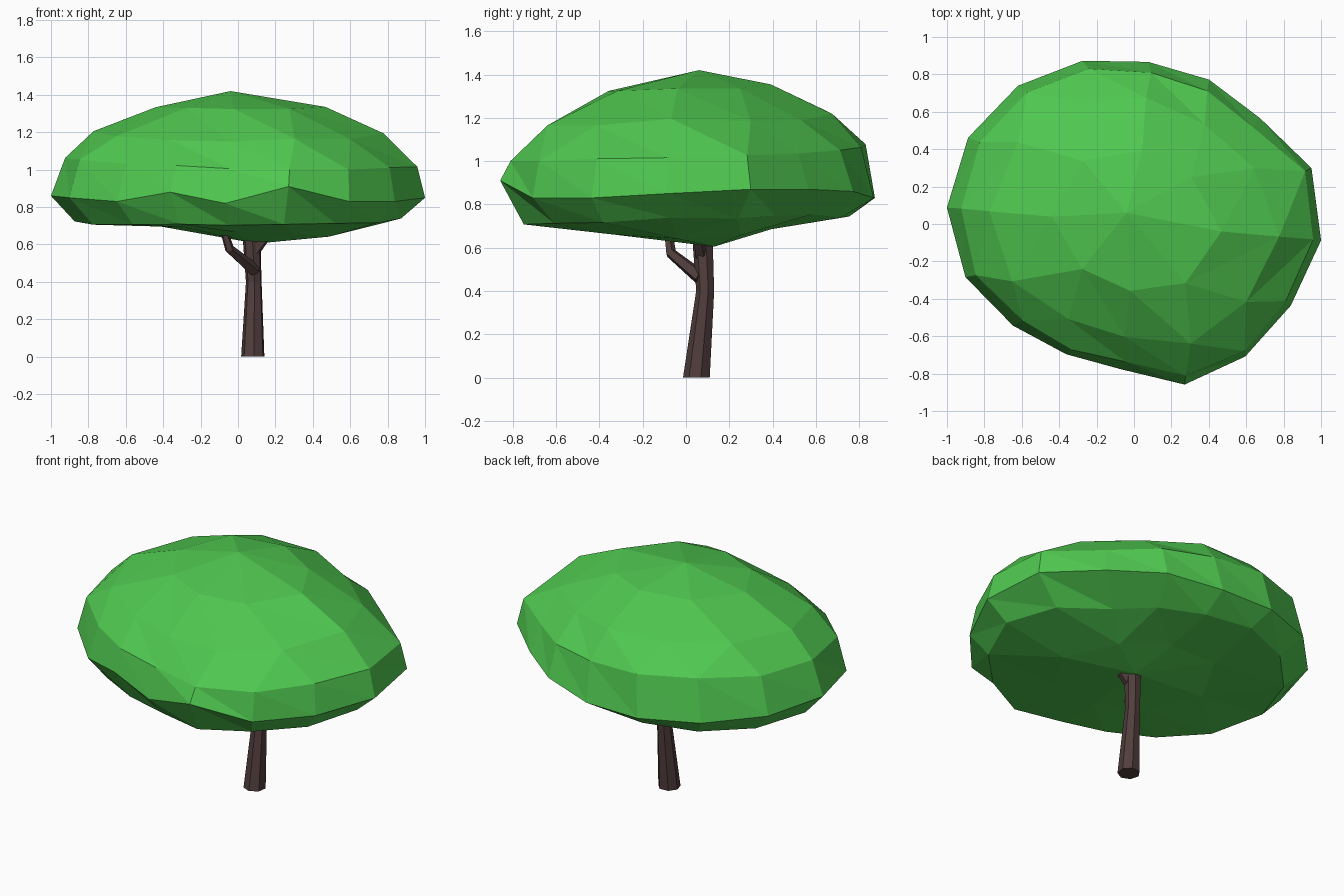
import bpy, bmesh, random
from math import sin, cos, tau, radians
from mathutils import Vector

if "Cube" in bpy.data.objects:
    bpy.data.objects.remove(bpy.data.objects["Cube"])

random.seed(4)


def material(name, color):
    m = bpy.data.materials.new(name)
    m.diffuse_color = (*color, 1)
    m.use_nodes = True
    m.node_tree.nodes["Principled BSDF"].inputs["Base Color"].default_value = m.diffuse_color
    return m


def finish(bm, name, mat):
    bmesh.ops.recalc_face_normals(bm, faces=bm.faces)
    me = bpy.data.meshes.new(name)
    bm.to_mesh(me)
    bm.free()
    me.materials.append(mat)
    ob = bpy.data.objects.new(name, me)
    bpy.context.collection.objects.link(ob)
    return ob


def stitch(bm, a, b):
    """Join two closed rings of any vertex counts with triangles."""
    i = j = 0
    while i < len(a) or j < len(b):
        va, vb = a[i % len(a)], b[j % len(b)]
        if j >= len(b) or (i < len(a) and (i + 1) / len(a) <= (j + 1) / len(b)):
            i += 1
            bm.faces.new((va, a[i % len(a)], vb))
        else:
            j += 1
            bm.faces.new((va, b[j % len(b)], vb))


def fan(bm, ring, tip):
    v = bm.verts.new(tip)
    for i in range(len(ring)):
        bm.faces.new((ring[i], ring[(i + 1) % len(ring)], v))


green = material("leaf_green", (0.08, 0.58, 0.08))
brown = material("bark_brown", (0.08, 0.048, 0.045))

# Canopy: plan outline radii and rim heights every 22.5 degrees, from START
START = radians(-5)
OUTLINE = [1.004, .995, .88, .87, .87, .915, .965, 1.0,
           1.004, .945, .845, .785, .78, .90, .925, .945]
RIM_Z = [.85, .87, .87, .86, .83, .83, .84, .85,
         .86, .85, .83, .88, .82, .91, .83, .83]


def radius(ang):
    t = ((ang - START) % tau) / tau * 16
    k = int(t)
    return OUTLINE[k % 16] * (1 - t + k) + OUTLINE[(k + 1) % 16] * (t - k)


# scale, x shift, z, tilt along x, tilt along y, sides, jitter, dent, dent drop
RINGS = [
    (0.48, .02, 0.680, -.03, .01, 8, .015, .03, 0),
    (0.87, .01, 0.725, .01, .02, 16, .015, .14, 0),
    (1.00, .00, None, 0, 0, 16, .0, 0, 0),
    (0.955, .02, 1.045, -.02, .035, 16, .012, .04, .6),
    (0.785, .005, 1.195, .00, .04, 12, .015, .05, .8),
    (0.45, .01, 1.338, .00, .02, 8, .012, .02, .7),
]

bm = bmesh.new()
rings = []
for s, dx, z, tx, ty, n, jit, dent, drop in RINGS:
    ring = []
    for i in range(n):
        a = START + tau * i / n
        j = random.uniform(-jit, jit)
        hollow = dent * max(0, cos(a - radians(48))) ** 4
        r = radius(a) * (s + j - hollow)
        h = (z or RIM_Z[i]) + tx * cos(a) + ty * sin(a)
        h += random.uniform(-jit, jit) * .6 - hollow * drop
        ring.append(bm.verts.new((r * cos(a) + dx, r * sin(a), h)))
    rings.append(ring)
for a, b in zip(rings, rings[1:]):
    stitch(bm, a, b)
fan(bm, rings[0], (0.10, 0.13, 0.605))
fan(bm, rings[-1], (-0.04, 0.06, 1.42))
finish(bm, "canopy", green)


# Trunk and branches: faceted tubes along short paths
def limb(name, path, sides):
    bm = bmesh.new()
    rings = []
    for k, (x, y, z, r) in enumerate(path):
        p = Vector((x, y, z))
        lo = Vector(path[max(k - 1, 0)][:3])
        hi = Vector(path[min(k + 1, len(path) - 1)][:3])
        d = Vector((0, 0, 1)) if k == 0 and z == 0 else (hi - lo).normalized()
        q = Vector((0, 0, 1)).rotation_difference(d)
        rings.append([bm.verts.new(p + q @ Vector((r * cos(tau * i / sides + .3),
                                                   r * sin(tau * i / sides + .3), 0)))
                      for i in range(sides)])
    for a, b in zip(rings, rings[1:]):
        stitch(bm, a, b)
    bm.faces.new(rings[0])
    bm.faces.new(rings[-1])
    bmesh.ops.dissolve_limit(bm, angle_limit=.03, verts=bm.verts, edges=bm.edges)
    finish(bm, name, brown)


limb("trunk", [(.08, .05, 0, .064), (.085, .09, .40, .043), (.07, .075, .70, .05)], 7)
limb("left_branch", [(.09, .07, .46, .036), (-.045, -.07, .575, .026),
                     (-.09, -.09, .72, .018)], 5)
limb("right_branch", [(.08, .075, .56, .036), (.14, .06, .635, .03),
                      (.22, .04, .72, .022)], 5)
